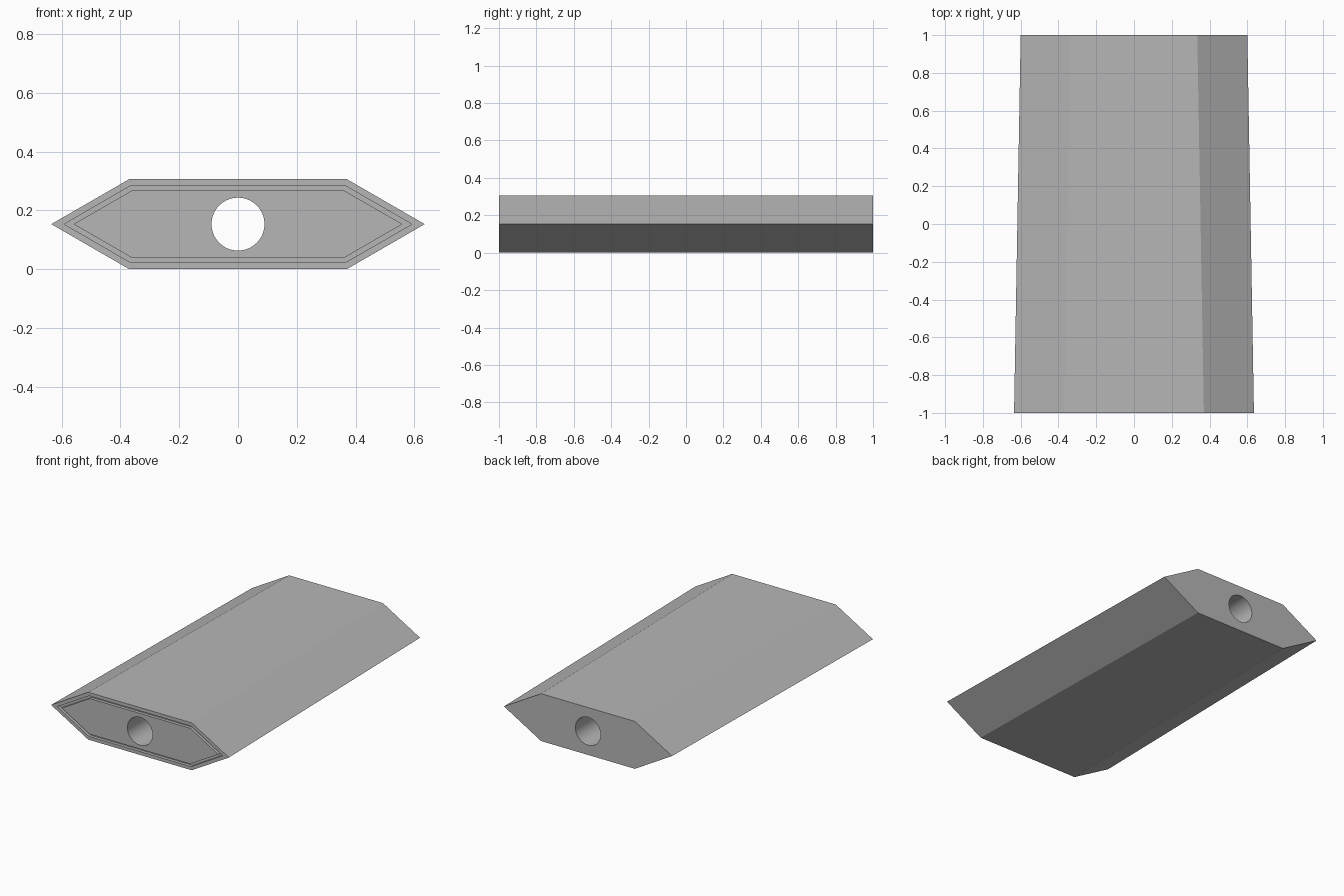
import bpy
import bmesh
from math import radians, tan, sin, cos, tau

if "Cube" in bpy.data.objects:
    bpy.data.objects.remove(bpy.data.objects["Cube"])

MID = 0.153          # half height, also the height of the side edges
FRONT, BACK = -1.0, 1.0
SLOPE = radians(30)  # pitch of the sloping sides

grey = bpy.data.materials.new("plain grey")
grey.use_nodes = True
colour = (0.47, 0.47, 0.47, 1)
grey.diffuse_color = colour
grey.node_tree.nodes["Principled BSDF"].inputs["Base Color"].default_value = colour


def hexagon(y, tip, flat, inset=0.0):
    """Flattened hexagon at depth y, optionally offset inwards."""
    t = tip - inset / sin(SLOPE)
    f = flat - inset * tan(SLOPE / 2)
    h = MID - inset
    points = [(t, 0), (f, h), (-f, h), (-t, 0), (-f, -h), (f, -h)]
    return [(x, y, MID + z) for x, z in points]


def circle(y, radius, sides=64):
    return [(radius * cos(tau * i / sides), y, MID + radius * sin(tau * i / sides))
            for i in range(sides)]


def loft(name, rings, closed=False):
    """Skin a row of rings; cap the ends or join last to first."""
    bm = bmesh.new()
    loops = [[bm.verts.new(p) for p in ring] for ring in rings]
    pairs = list(zip(loops, loops[1:]))
    if closed:
        pairs.append((loops[-1], loops[0]))
    else:
        bm.faces.new(loops[0])
        bm.faces.new(loops[-1])
    for a, b in pairs:
        for i in range(len(a)):
            j = (i + 1) % len(a)
            bm.faces.new((a[i], a[j], b[j], b[i]))
    bmesh.ops.recalc_face_normals(bm, faces=bm.faces)
    mesh = bpy.data.meshes.new(name)
    bm.to_mesh(mesh)
    bm.free()
    mesh.materials.append(grey)
    obj = bpy.data.objects.new(name, mesh)
    bpy.context.collection.objects.link(obj)
    return obj


# Tapered six-sided bar
body = loft("body", [hexagon(FRONT, 0.635, 0.37), hexagon(BACK, 0.6, 0.335)])

# Round bore from end to end
bore = loft("bore_cutter", [circle(FRONT - 0.1, 0.09), circle(BACK + 0.1, 0.09)])

# Narrow border groove in the front end
groove_path = [(FRONT - 0.02, 0.022), (FRONT + 0.02, 0.022),
               (FRONT + 0.02, 0.038), (FRONT - 0.02, 0.038)]
groove = loft("groove_cutter",
              [hexagon(y, 0.635, 0.37, inset) for y, inset in groove_path], closed=True)

bpy.context.view_layer.objects.active = body
body.select_set(True)
for cutter in (bore, groove):
    cutter.hide_render = True
    cut = body.modifiers.new(cutter.name, "BOOLEAN")
    cut.operation = "DIFFERENCE"
    cut.solver = "EXACT"
    cut.object = cutter
    bpy.ops.object.modifier_apply(modifier=cut.name)
    bpy.data.objects.remove(cutter)

# Smooth bore, crisp outer edges
bpy.ops.object.shade_smooth_by_angle(angle=radians(20))
